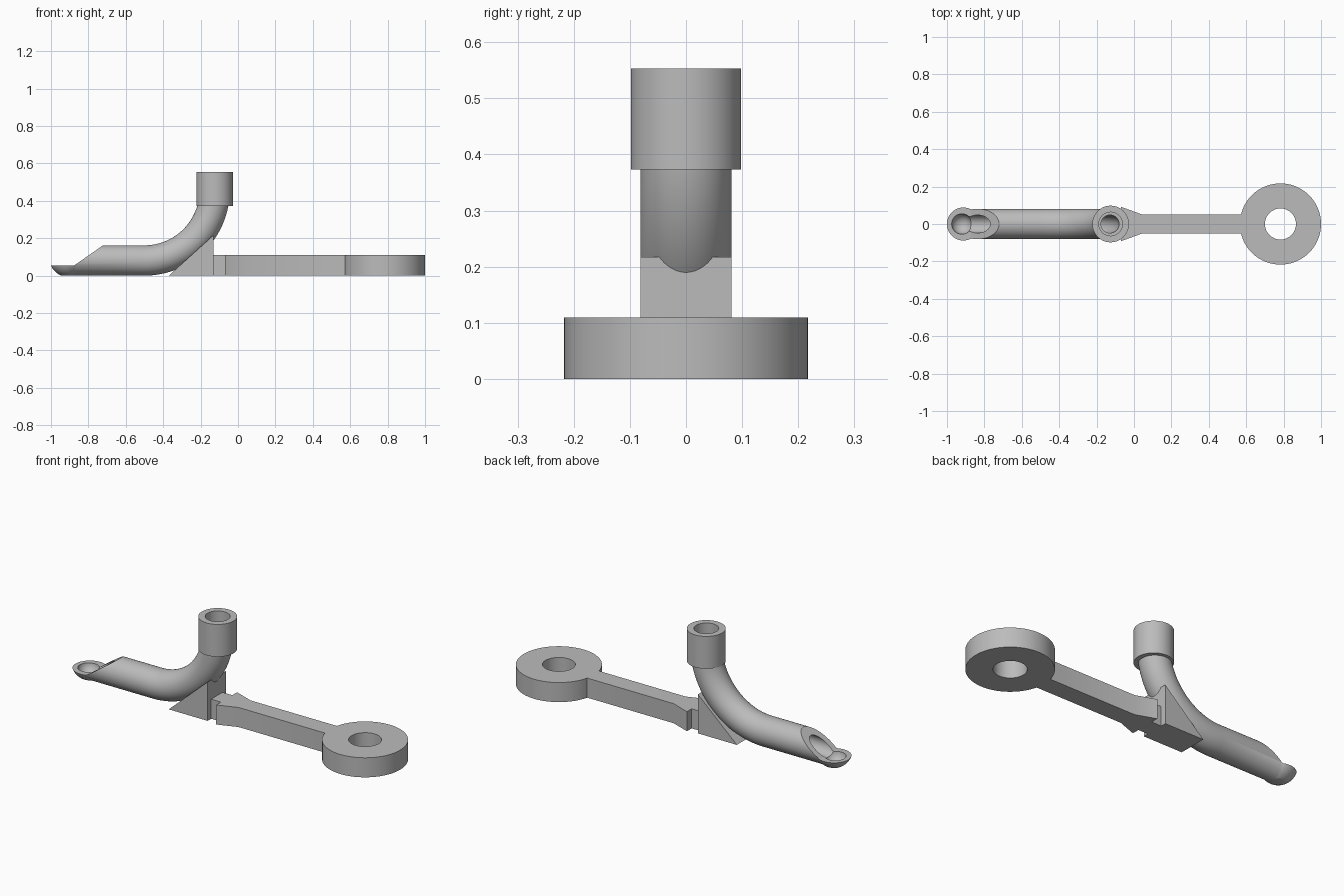
import bpy, bmesh
from math import sin, cos, pi, radians
from mathutils import Vector

if "Cube" in bpy.data.objects:
    bpy.data.objects.remove(bpy.data.objects["Cube"], do_unlink=True)

grey = bpy.data.materials.new("plain_grey")
grey.use_nodes = True
grey.diffuse_color = (0.5, 0.5, 0.5, 1)
grey.node_tree.nodes["Principled BSDF"].inputs["Base Color"].default_value = (0.5, 0.5, 0.5, 1)


def make(name, bm):
    bmesh.ops.recalc_face_normals(bm, faces=bm.faces)
    mesh = bpy.data.meshes.new(name)
    bm.to_mesh(mesh)
    bm.free()
    mesh.materials.append(grey)
    ob = bpy.data.objects.new(name, mesh)
    bpy.context.collection.objects.link(ob)
    return ob


def prism(name, points, lo, hi, upright=False):
    """Extrude an outline along z, or along y when upright."""
    place = (lambda a, b, h: (a, h, b)) if upright else (lambda a, b, h: (a, b, h))
    bm = bmesh.new()
    face = bm.faces.new([bm.verts.new(place(a, b, lo)) for a, b in points])
    new = bmesh.ops.extrude_face_region(bm, geom=[face])["geom"]
    bmesh.ops.translate(bm, vec=place(0, 0, hi - lo),
                        verts=[v for v in new if isinstance(v, bmesh.types.BMVert)])
    return make(name, bm)


def disc(name, x, radius, lo, hi, sides=96):
    ring = [(x + radius * cos(2 * pi * i / sides), radius * sin(2 * pi * i / sides))
            for i in range(sides)]
    return prism(name, ring, lo, hi)


def ball(name, centre, radius):
    bm = bmesh.new()
    bmesh.ops.create_uvsphere(bm, u_segments=64, v_segments=32, radius=radius)
    bmesh.ops.translate(bm, vec=centre, verts=bm.verts)
    return make(name, bm)


def tube(name, path, radius, sides=64):
    """Solid round sweep along (x, z, heading) stations."""
    bm = bmesh.new()
    rings = []
    for x, z, t in path:
        out = Vector((-sin(t), 0, cos(t)))
        rings.append([bm.verts.new(Vector((x, 0, z)) + radius * (
            out * cos(2 * pi * i / sides) + Vector((0, sin(2 * pi * i / sides), 0))))
            for i in range(sides)])
    for a, b in zip(rings, rings[1:]):
        for i in range(sides):
            j = (i + 1) % sides
            bm.faces.new((a[i], a[j], b[j], b[i]))
    bm.faces.new(rings[0])
    bm.faces.new(rings[-1])
    return make(name, bm)


def combine(target, tool, operation, keep=False):
    mod = target.modifiers.new("combine", 'BOOLEAN')
    mod.object, mod.operation, mod.solver = tool, operation, 'EXACT'
    bpy.context.view_layer.objects.active = target
    bpy.ops.object.modifier_apply(modifier=mod.name)
    if not keep:
        bpy.data.objects.remove(tool, do_unlink=True)


# Shared centre line: straight run, quarter bend, short riser
PIPE_R, BEND_R, BEND_X = 0.081, 0.375, -0.5
bend = [(BEND_X + BEND_R * sin(t), PIPE_R + BEND_R * (1 - cos(t)), t)
        for t in (i * pi / 64 for i in range(33))]
path = [(-0.9, PIPE_R, 0)] + bend
riser_x = BEND_X + BEND_R

# Outer pipe with a rounded spoon tip
pipe = tube("bent_pipe", path + [(riser_x, 0.5, pi / 2)], PIPE_R)
bowl = ball("tip_bowl", (-0.912, 0, 0.09), 0.095)
floor = prism("floor_cutter", [(-1.2, -0.2), (-0.6, -0.2), (-0.6, 0.2), (-1.2, 0.2)], -0.2, 0)
combine(bowl, floor, 'DIFFERENCE')
combine(pipe, bowl, 'UNION')
slant = prism("slant_cutter", [(-1.2, 0.055), (-0.875, 0.055), (-0.72, 0.163),
                               (-0.605, 0.243), (-1.2, 0.243)], -0.3, 0.3, True)
combine(pipe, slant, 'DIFFERENCE')

# Collar on top of the riser
combine(pipe, disc("collar", riser_x, 0.098, 0.373, 0.553), 'UNION')

# Wedge under the bend
wedge = prism("support_wedge", [(-0.37, 0), (-0.13, 0), (-0.13, 0.217)],
              -PIPE_R, PIPE_R, True)

# Hollow everything along the centre line
bore = tube("bore_cutter", path + [(riser_x, 0.6, pi / 2)], 0.048)
combine(wedge, bore, 'DIFFERENCE', keep=True)
combine(pipe, bore, 'DIFFERENCE')
combine(pipe, disc("socket_cutter", riser_x, 0.063, 0.41, 0.6), 'DIFFERENCE')
combine(pipe, ball("spoon_cutter", (-0.92, 0, 0.06), 0.055), 'DIFFERENCE')

# Flat arm with a narrow neck, a flared end and a ring
half = [(-0.13, 0.05), (-0.07, 0.05), (-0.07, 0.092), (0.04, 0.052), (0.62, 0.052)]
arm = prism("ring_arm", half + [(x, -y) for x, y in reversed(half)], 0, 0.109)
combine(arm, disc("ring", 0.783, 0.217, 0, 0.109), 'UNION')
combine(arm, disc("ring_hole_cutter", 0.783, 0.083, -0.1, 0.3), 'DIFFERENCE')

# Smooth round walls, keep edges crisp
bpy.ops.object.select_all(action='DESELECT')
for ob in (pipe, wedge, arm):
    ob.select_set(True)
bpy.context.view_layer.objects.active = pipe
bpy.ops.object.shade_smooth_by_angle(angle=radians(30))
